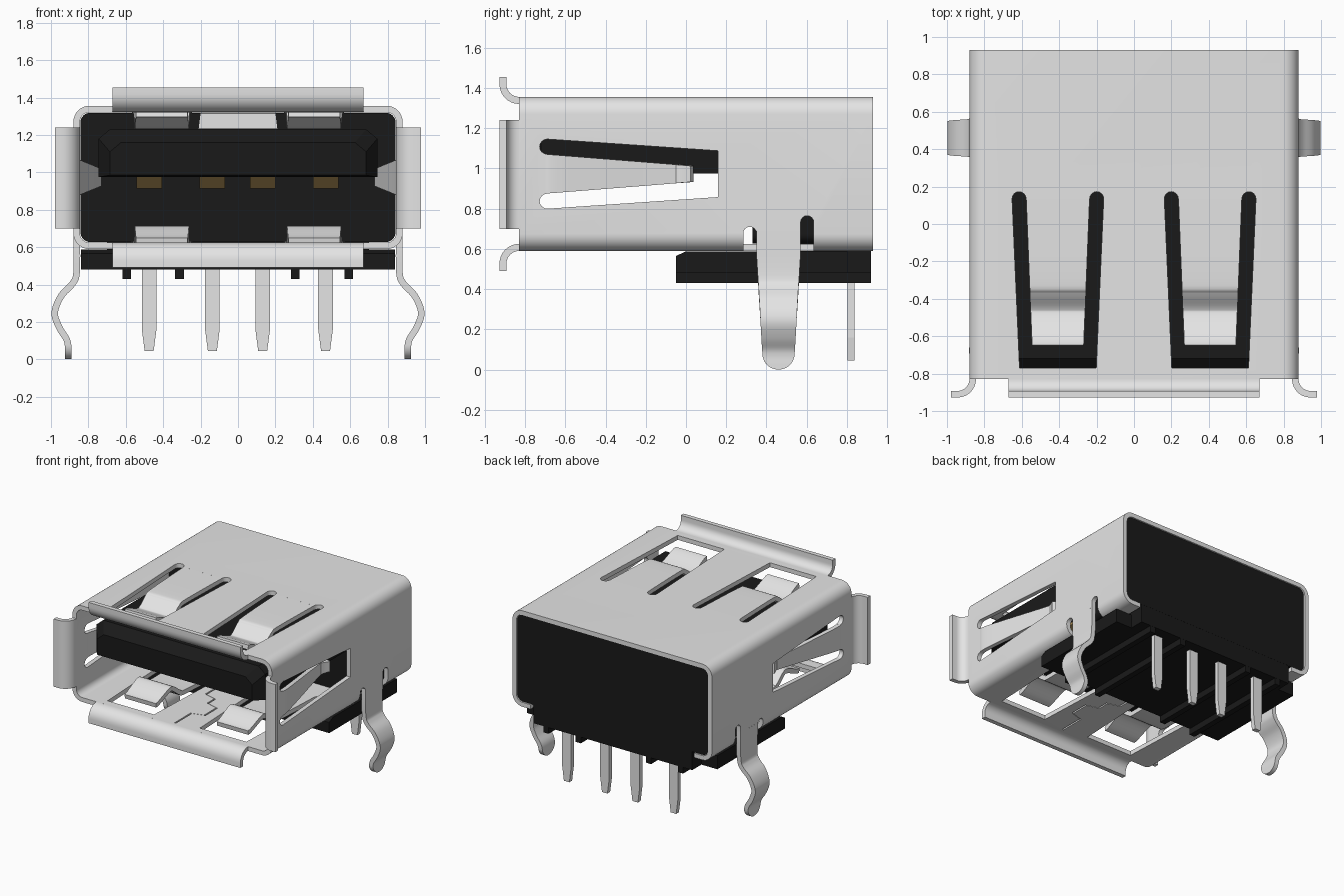
import bpy, bmesh
from math import sin, cos, pi, sqrt
from mathutils import Vector

if "Cube" in bpy.data.objects:
    bpy.data.objects.remove(bpy.data.objects["Cube"])


def material(name, rgb):
    m = bpy.data.materials.new(name)
    m.use_nodes = True
    m.diffuse_color = (*rgb, 1)
    m.node_tree.nodes["Principled BSDF"].inputs["Base Color"].default_value = (*rgb, 1)
    return m


STEEL = material("bright steel", (0.78, 0.78, 0.78))
BLACK = material("black plastic", (0.01, 0.01, 0.01))
GOLD = material("gold contact", (0.4, 0.26, 0.09))

T = 0.035                      # sheet metal thickness
HW, MID, HH = 0.88, 0.973, 0.383   # shell half width, mid height, half height
WALL_X, WALL_Z = HW - T / 2, HH - T / 2
FRONT, BACK = -0.83, 0.93


def finish(bm, name, mat):
    bmesh.ops.recalc_face_normals(bm, faces=bm.faces)
    if bm.calc_volume(signed=True) < 0:
        bmesh.ops.reverse_faces(bm, faces=bm.faces)
    me = bpy.data.meshes.new(name)
    bm.to_mesh(me)
    bm.free()
    me.materials.append(mat)
    ob = bpy.data.objects.new(name, me)
    bpy.context.collection.objects.link(ob)
    return ob


def activate(ob):
    bpy.ops.object.select_all(action='DESELECT')
    ob.select_set(True)
    bpy.context.view_layer.objects.active = ob


def smooth(ob):
    activate(ob)
    bpy.ops.object.shade_smooth_by_angle(angle=0.6)


AXES = {'x': lambda p, q, h: (h, p, q),
        'y': lambda p, q, h: (p, h, q),
        'z': lambda p, q, h: (p, q, h)}


def prism(name, outline, axis, lo, hi, mat=BLACK):
    """Extrude a flat outline along an axis."""
    bm = bmesh.new()
    a, b = [[bm.verts.new(AXES[axis](p, q, h)) for p, q in outline] for h in (lo, hi)]
    bm.faces.new(a)
    bm.faces.new(b)
    n = len(a)
    for i in range(n):
        j = (i + 1) % n
        bm.faces.new((a[i], a[j], b[j], b[i]))
    return finish(bm, name, mat)


def rect(p0, p1, q0, q1):
    return [(p0, q0), (p1, q0), (p1, q1), (p0, q1)]


def round_rect(hw, hh, r, n=8):
    pts = []
    for k, (sx, sz) in enumerate(((1, 1), (-1, 1), (-1, -1), (1, -1))):
        for i in range(n + 1):
            t = (k + i / n) * pi / 2
            pts.append((sx * (hw - r) + r * cos(t), MID + sz * (hh - r) + r * sin(t)))
    return pts


def sheet(name, path, half_width, place):
    """Bent strip of metal following a path, width given per path point."""
    pts = [Vector(p) for p in path]
    bm = bmesh.new()
    rings = []
    for i, p in enumerate(pts):
        d = (pts[min(i + 1, len(pts) - 1)] - pts[max(i - 1, 0)]).normalized()
        n = Vector((-d.y, d.x)) * T / 2
        w = half_width(p)
        rings.append([bm.verts.new(place(u, *(p + n * s)))
                      for u, s in ((-w, -1), (w, -1), (w, 1), (-w, 1))])
    for r, s in zip(rings, rings[1:]):
        for i in range(4):
            j = (i + 1) % 4
            bm.faces.new((r[i], r[j], s[j], s[i]))
    bm.faces.new(rings[0])
    bm.faces.new(rings[-1])
    smooth(finish(bm, name, STEEL))


def curve(points, n=5):
    """Smooth path through a few points."""
    p = [Vector(q) for q in (points[0], *points, points[-1])]
    out = []
    for a, b, c, d in zip(p, p[1:], p[2:], p[3:]):
        for i in range(n):
            t = i / n
            out.append(b + (c - a) * t / 2 + (2 * a - 5 * b + 4 * c - d) * t * t / 2
                       + (3 * b - a - 3 * c + d) * t ** 3 / 2)
    return out + [p[-1]]


def window(c, closed, end, out_closed, out_end, in_end):
    """Opening around a spring finger, with two rounded arm ends."""
    r, m = (out_end - in_end) / 2, (out_end + in_end) / 2
    s = 1 if end > closed else -1
    side = [(out_closed, closed)] + [
        (m + r * cos(i * pi / 8), end + s * r * sin(i * pi / 8)) for i in range(9)]
    return [(c + u, v) for u, v in side] + [(c - u, v) for u, v in reversed(side)]


def slot(y0, y1, top):
    r = (y1 - y0) / 2
    return [(y0, 0.5), (y1, 0.5)] + [
        (y0 + r + r * cos(i * pi / 8), top - r + r * sin(i * pi / 8)) for i in range(9)]


# Shell: rounded tube with openings cut through it
bm = bmesh.new()
loops = [[bm.verts.new((x, y, z)) for x, z in round_rect(HW - d, HH - d, 0.085 - d)]
         for d, y in ((0, FRONT), (0, BACK), (T, BACK), (T, FRONT))]
for a, b in zip(loops, loops[1:] + loops[:1]):
    for i in range(len(a)):
        j = (i + 1) % len(a)
        bm.faces.new((a[i], a[j], b[j], b[i]))
shell = finish(bm, "shell", STEEL)

cuts = []
for s in (-1, 1):
    for lo, hi in ((0.5, 0.8), (1.2, 1.5)):
        cuts.append((window(s * 0.407, -0.77, 0.135, 0.205, 0.245, 0.17), 'z', lo, hi))
    side = [(y, z) for z, y in window(MID, 0.16, -0.69, 0.115, 0.173, 0.098)]
    lo, hi = sorted((s * 0.78, s * 1.0))
    for outline in (side, slot(0.285, 0.35, 0.71), slot(0.57, 0.635, 0.765),
                    rect(0.34, 0.58, 0.49, 0.69)):
        cuts.append((outline, 'x', lo, hi))
cuts.append((rect(-0.72, 0.72, 0.45, 1.0), 'z', 0.5, 0.66))
# Interlocking seam in the floor
seam = [(0, -0.8), (0, -0.6), (0.1, -0.57), (0.1, -0.42), (0, -0.39),
        (0, -0.3), (-0.1, -0.27), (-0.1, -0.15), (0, -0.12), (0, -0.06)]
cuts.append((seam + [(x + 0.012, y) for x, y in reversed(seam)], 'z', 0.5, 0.7))
for outline, axis, lo, hi in cuts:
    cutter = prism("cutter", outline, axis, lo, hi, STEEL)
    cutter.hide_render = True
    mod = shell.modifiers.new("opening", 'BOOLEAN')
    mod.operation, mod.solver, mod.object = 'DIFFERENCE', 'EXACT', cutter
    activate(shell)
    bpy.ops.object.modifier_apply(modifier=mod.name)
    bpy.data.objects.remove(cutter)
smooth(shell)

# Flared lips around the mouth
R = 0.08
lip = [(FRONT + 0.005, 0)] + [(FRONT - R * sin(i * pi / 16), R - R * cos(i * pi / 16))
                              for i in range(9)] + [(FRONT - R, 0.116)]
leg_path = curve([(0.8625, 0.69), (0.8625, 0.47), (0.885, 0.405), (0.945, 0.34),
                  (0.98, 0.25), (0.955, 0.17), (0.918, 0.11), (0.908, 0.07),
                  (0.908, 0.03), (0.908, 0.001)])


def leg_width(p):
    w = 0.08 + 0.03 * min(1, max(0, p.y - 0.08) / 0.5)
    return w if p.y > 0.08 else max(0.012, sqrt(max(0, 0.0064 - (0.08 - p.y) ** 2)))


floor_spring = curve([(0.15, 0), (-0.29, -0.006), (-0.36, -0.022), (-0.44, -0.08),
                      (-0.49, -0.085), (-0.61, -0.035), (-0.65, -0.025)])
side_spring = curve([(-0.70, 0), (-0.6, -0.008), (-0.1, -0.105), (-0.04, -0.11), (0.03, -0.08)])

for s, up, lr in ((1, "top", "left"), (-1, "bottom", "right")):
    sheet(up + "_lip", lip, lambda p: 0.67,
          lambda u, a, b: (u, a, MID + s * (WALL_Z + b)))
    sheet(lr + "_lip", lip, lambda p: 0.27,
          lambda u, a, b: (s * (WALL_X + b), a, 0.97 + u))
    # Spring fingers
    for c, where in ((0.407, "left"), (-0.407, "right")):
        sheet(f"{up}_{where}_spring", floor_spring,
              lambda p: 0.138 + 0.032 * (p.x + 0.65) / 0.8,
              lambda u, a, b: (c + u, a, MID + s * (WALL_Z + b)))
    sheet(lr + "_side_spring", side_spring,
          lambda p: 0.04 + 0.058 * (0.03 - p.x) / 0.73,
          lambda u, a, b: (s * (WALL_X + b), a, MID + u))
    # Mounting legs
    sheet(lr + "_mounting_leg", leg_path, leg_width,
          lambda u, a, b: (s * a, 0.46 + u, b))

# Plastic body filling the rear of the shell
smooth(prism("rear_body", round_rect(HW - T - 0.003, HH - T - 0.003, 0.05), 'y', 0.33, 0.922))
prism("rear_foot", rect(-0.7, 0.7, 0.48, 0.68), 'y', 0.78, 0.921)
prism("base_block", [(-0.05, 0.48), (0.805, 0.48), (0.805, 0.588), (0, 0.588), (-0.05, 0.565)],
      'x', -0.84, 0.84)
prism("base_riser", rect(-0.7, 0.7, 0.46, 0.79), 'z', 0.58, 0.66)
for x in (-0.595, -0.313, 0.307, 0.592):
    prism("base_rib", rect(x - 0.023, x + 0.023, 0.43, 0.485), 'y', -0.05, 0.92)
prism("rear_plate", [(-0.21, 1.235), (0.21, 1.235), (0.2, 1.315), (-0.2, 1.315)],
      'y', 0.322, 0.331, STEEL)

# Plastic tongue with a chamfered nose
bm = bmesh.new()
sections = []
for y, w, lo, hi in ((0.34, 0.745, 0.975, 1.23), (-0.72, 0.745, 0.975, 1.23),
                     (-0.8, 0.685, 0.985, 1.16)):
    sections.append([bm.verts.new((x, y, z)) for x, z in
                     ((-w, lo), (w, lo), (w, hi - 0.05), (w - 0.06, hi),
                      (0.06 - w, hi), (-w, hi - 0.05))])
for a, b in zip(sections, sections[1:]):
    for i in range(6):
        j = (i + 1) % 6
        bm.faces.new((a[i], a[j], b[j], b[i]))
bm.faces.new(sections[0])
bm.faces.new(sections[-1])
finish(bm, "tongue", BLACK)

# Contacts under the tongue and their solder pins
for x in (-0.475, -0.137, 0.132, 0.468):
    prism("contact", [(-0.32, 0.978), (-0.25, 0.915), (-0.18, 0.92), (0, 0.978)],
          'x', x - 0.068, x + 0.068, GOLD)
    prism("solder_pin", [(x - 0.039, 0.5), (x - 0.039, 0.16), (x - 0.024, 0.045),
                         (x + 0.024, 0.045), (x + 0.039, 0.16), (x + 0.039, 0.5)],
          'y', 0.802, 0.837, STEEL)
